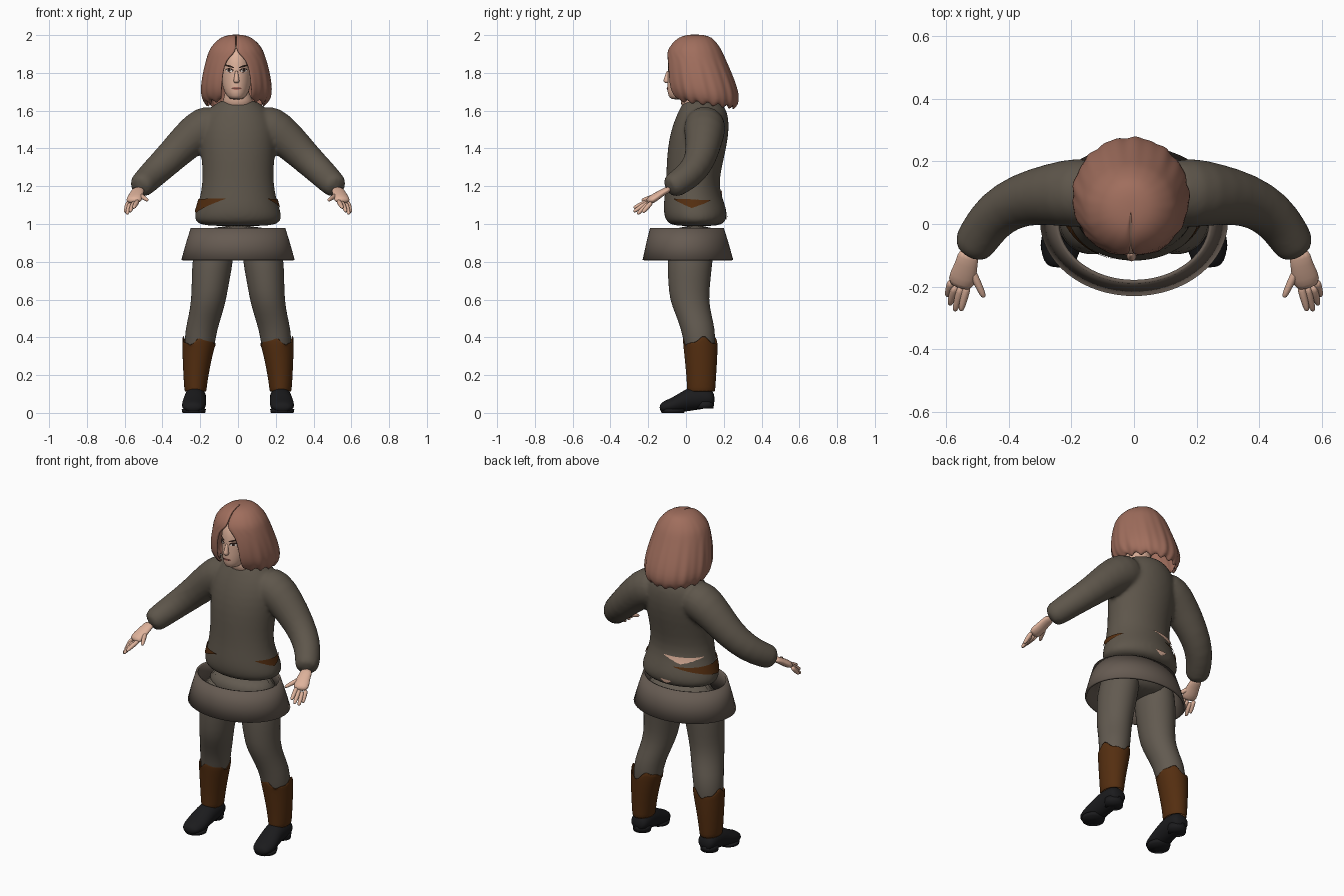
import bpy, bmesh, math
from mathutils import Vector, Quaternion

if "Cube" in bpy.data.objects:
    bpy.data.objects.remove(bpy.data.objects["Cube"])


def material(name, *rgb):
    """Flat material from 0-255 display values."""
    col = [((c / 255 + 0.055) / 1.055) ** 2.4 for c in rgb] + [1]
    m = bpy.data.materials.new(name)
    m.use_nodes = True
    m.diffuse_color = col
    m.node_tree.nodes["Principled BSDF"].inputs["Base Color"].default_value = col
    return m


WOOL = material("grey brown wool", 94, 86, 75)
SKIRT = material("skirt cloth", 102, 91, 82)
HOSE = material("leg cloth", 98, 90, 80)
LEATHER = material("brown leather", 84, 46, 16)
BLACK = material("black leather", 27, 27, 29)
SKIN = material("skin", 222, 178, 155)
HAIR = material("auburn hair", 160, 110, 93)
DARK = material("dark brown", 45, 30, 25)
WHITE = material("eye white", 225, 215, 208)
LIP = material("lips", 180, 115, 102)


def add_loft(bm, rings, n=24, cap=True, shape=None):
    """Skin rings of (centre, rx, ry, rotation); shape adjusts each point."""
    loops = []
    for i, (c, rx, ry, q) in enumerate(rings):
        loop = []
        for k in range(n):
            a = math.tau * k / n
            p = Vector(c) + q @ Vector((rx * math.cos(a), ry * math.sin(a), 0))
            loop.append(bm.verts.new(shape(i, a, p) if shape else p))
        loops.append(loop)
    for a, b in zip(loops, loops[1:]):
        for k in range(n):
            j = (k + 1) % n
            bm.faces.new((a[k], a[j], b[j], b[k]))
    if cap:
        bm.faces.new(loops[0][::-1])
        bm.faces.new(loops[-1])


def finish(name, bm, mat, sub=1, mirror=False, thick=0, normals=True):
    if normals:
        bmesh.ops.recalc_face_normals(bm, faces=bm.faces)
    for f in bm.faces:
        f.smooth = True
    me = bpy.data.meshes.new(name)
    bm.to_mesh(me)
    bm.free()
    me.materials.append(mat)
    ob = bpy.data.objects.new(name, me)
    bpy.context.collection.objects.link(ob)
    if mirror:
        ob.modifiers.new("Mirror", "MIRROR").use_mirror_merge = False
    if thick:
        m = ob.modifiers.new("Solidify", "SOLIDIFY")
        m.thickness = thick
    if sub:
        m = ob.modifiers.new("Subdivision", "SUBSURF")
        m.levels = m.render_levels = sub
    return ob


def level(*rows):
    """Horizontal rings from (x centre, half width, y front, y back, z)."""
    return [((x, (f + b) / 2, z), w, (b - f) / 2, Quaternion()) for x, w, f, b, z in rows]


def tube(*rows, flat=1.0):
    """Rings square to a path of (x, y, z, radius)."""
    pts = [Vector(r[:3]) for r in rows]
    out = []
    for i, p in enumerate(pts):
        t = pts[min(i + 1, len(pts) - 1)] - pts[max(i - 1, 0)]
        out.append((p, rows[i][3], rows[i][3] * flat, t.to_track_quat('Z', 'Y')))
    return out


def loft(name, rings, mat, n=24, cap=True, shape=None, **kw):
    bm = bmesh.new()
    add_loft(bm, rings, n, cap, shape)
    return finish(name, bm, mat, **kw)


# Tunic: body and both sleeves fused into one surface
bm = bmesh.new()
add_loft(bm, level((0, .20, -.08, .19, .985), (0, .235, -.11, .215, 1.02), (0, .23, -.12, .22, 1.06),
                   (0, .212, -.12, .205, 1.11), (0, .192, -.11, .175, 1.19), (0, .188, -.105, .185, 1.28),
                   (0, .20, -.10, .215, 1.40), (0, .205, -.08, .23, 1.50), (0, .18, -.05, .225, 1.58),
                   (0, .125, -.02, .20, 1.635), (0, .085, -.01, .14, 1.66)))
for s in (-1, 1):
    add_loft(bm, tube((s * .08, .10, 1.54, .10), (s * .18, .10, 1.515, .115), (s * .26, .095, 1.45, .10),
                      (s * .36, .08, 1.35, .085), (s * .44, .035, 1.275, .078),
                      (s * .49, -.03, 1.225, .07), (s * .53, -.10, 1.185, .067)))
tunic = finish("tunic", bm, WOOL)
m = tunic.modifiers.new("Fuse", "REMESH")
m.mode, m.voxel_size, m.use_smooth_shade = 'VOXEL', .011, True
m = tunic.modifiers.new("Relax", "SMOOTH")
m.factor, m.iterations = .5, 8


def tear(name, a0, a1, top, depth, peak, mat):
    """Tapered strip lying on the tunic, deepest at the peak fraction."""
    bm = bmesh.new()
    cols, rows, grid = 24, 4, []
    for i in range(cols + 1):
        t = i / cols
        a = math.radians(a0 + (a1 - a0) * t)
        d = depth * (t / peak if t < peak else (1 - t) / (1 - peak)) + .003
        grid.append([bm.verts.new((.25 * math.cos(a), .045 + .21 * math.sin(a), top - d * r / rows))
                     for r in range(rows + 1)])
    for a, b in zip(grid, grid[1:]):
        for r in range(rows):
            bm.faces.new((a[r], a[r + 1], b[r + 1], b[r]))
    ob = finish(name, bm, mat, sub=0)
    w = ob.modifiers.new("Wrap", "SHRINKWRAP")
    w.target, w.wrap_mode, w.offset = tunic, 'ABOVE_SURFACE', .006


tear("belt_right", 105, 252, 1.14, .075, .6, LEATHER)
tear("belt_left", -42, 32, 1.14, .045, .5, LEATHER)
tear("bare_back_upper", 85, 160, 1.19, .03, .4, SKIN)
tear("bare_back_lower", 84, 104, 1.04, .045, .5, SKIN)

# Skirt: open flared band
loft("skirt", level((0, .30, -.23, .25, .81), (0, .275, -.21, .225, .9), (0, .25, -.19, .20, .98)),
     SKIRT, n=64, cap=False, sub=0, thick=.012)

# Hips and legs
loft("hips", level((0, .13, -.04, .12, .83), (0, .205, -.09, .17, .88), (0, .21, -.09, .19, 1.0)), HOSE)
loft("leg", level((.115, .10, -.09, .16, .95), (.135, .11, -.10, .14, .80), (.145, .10, -.095, .13, .70),
                  (.155, .093, -.088, .12, .60), (.172, .088, -.055, .135, .52), (.195, .085, -.025, .155, .44),
                  (.203, .08, -.01, .155, .36), (.21, .07, .01, .15, .28)), HOSE, mirror=True)


# Boot shafts with a ragged upper edge
def ragged(i, a, p):
    if i == 4:
        p.z += .022 * math.sin(3 * a + 1) + .01 * math.sin(7 * a)
    return p


loft("boot_shaft", level((.225, .058, .005, .155, .11), (.225, .062, .005, .157, .16),
                         (.218, .075, -.005, .165, .27), (.208, .087, -.015, .168, .36),
                         (.207, .089, -.018, .168, .38)), LEATHER, n=32, cap=False, shape=ragged,
     mirror=True, thick=.008)

# Shoes: sections from toe to heel
upright = Quaternion((1, 0, 0), math.pi / 2)
loft("shoe", [((x, y, (lo + hi) / 2), w, (hi - lo) / 2, upright) for x, y, lo, hi, w in (
    (.236, -.14, .012, .045, .03), (.236, -.12, 0, .062, .054), (.234, -.07, -.003, .082, .066),
    (.23, -.02, .004, .115, .062), (.226, .03, .012, .14, .058), (.225, .09, .02, .14, .058),
    (.225, .13, .03, .13, .054), (.225, .152, .045, .10, .035))], BLACK, mirror=True)
loft("shoe_sole", level((.234, .06, -.13, -.01, 0), (.234, .064, -.135, .0, .02)), BLACK, sub=0, mirror=True)
loft("shoe_heel", level((.226, .05, .05, .145, .022), (.226, .054, .045, .15, .06)), BLACK, sub=0, mirror=True)

# Hands: flattened palm plus five digits
bm = bmesh.new()
add_loft(bm, tube((.525, -.08, 1.19, .036), (.535, -.13, 1.165, .036), (.545, -.165, 1.14, .046),
                  (.558, -.205, 1.115, .042), flat=.5), 12)
for base, tip in (((.522, -.14, 1.155), (.478, -.235, 1.125)), ((.53, -.19, 1.125), (.553, -.278, 1.085)),
                  ((.55, -.195, 1.118), (.572, -.278, 1.065)), ((.57, -.195, 1.112), (.588, -.258, 1.052)),
                  ((.582, -.18, 1.118), (.596, -.23, 1.06))):
    b, t = Vector(base), Vector(tip)
    add_loft(bm, tube((*b, .015), (*b.lerp(t, .5), .0135), (*b.lerp(t, .9), .011), (*t, .006)), 8)
finish("hand", bm, SKIN, mirror=True)

# Neck, head and nose
loft("neck", level((0, .08, -.025, .13, 1.60), (0, .083, -.03, .13, 1.662), (-.005, .06, -.03, .10, 1.69),
                   (-.008, .06, -.02, .11, 1.76)), SKIN)
FX = -.008
head = loft("head", level((FX, .028, -.075, -.01, 1.658), (FX, .052, -.095, .04, 1.675),
                          (FX, .074, -.101, .12, 1.72), (FX, .084, -.098, .16, 1.78), (FX, .088, -.098, .17, 1.85),
                          (FX, .08, -.082, .16, 1.91), (FX, .05, -.04, .11, 1.95)), SKIN)
loft("nose", level((FX, .008, -.102, -.085, 1.815), (FX, .012, -.115, -.085, 1.775),
                   (FX, .018, -.123, -.085, 1.757), (FX, .012, -.112, -.085, 1.745)), SKIN, n=12)


def face_plate(name, x, z, w, h, tilt, lift, mat):
    """Thin oval laid on the face."""
    bm = bmesh.new()
    bmesh.ops.create_circle(bm, cap_ends=True, cap_tris=True, segments=16, radius=1)
    for v in bm.verts:
        u = Vector((v.co.x * w, v.co.y * h))
        v.co = (x + u.x * math.cos(tilt) - u.y * math.sin(tilt), -.2,
                z + u.x * math.sin(tilt) + u.y * math.cos(tilt))
    ob = finish(name, bm, mat, sub=0)
    wr = ob.modifiers.new("Wrap", "SHRINKWRAP")
    wr.target, wr.wrap_method, wr.wrap_mode = head, 'PROJECT', 'ABOVE_SURFACE'
    wr.use_project_y, wr.offset = True, lift


for s, side in ((-1, "right"), (1, "left")):
    x = FX + s * .036
    face_plate(side + "_eye_lashes", x, 1.814, .021, .011, s * .1, .002, DARK)
    face_plate(side + "_eye_white", x, 1.811, .017, .007, s * .1, .004, WHITE)
    face_plate(side + "_iris", x, 1.812, .007, .007, 0, .006, DARK)
    face_plate(side + "_eyebrow", x, 1.835, .025, .005, s * .3, .003, DARK)
face_plate("mouth", FX, 1.718, .025, .008, 0, .003, LIP)
face_plate("mouth_line", FX, 1.719, .024, .0015, 0, .005, DARK)

# Hair: bob with strand ridges, open around the face
bm = bmesh.new()
cols, loops = 96, []
for w, f, b, z, gap in ((.012, .03, .06, 2.003, 0), (.06, -.02, .12, 1.998, 0), (.10, -.06, .15, 1.975, 0),
                        (.135, -.09, .18, 1.935, 0), (.148, -.102, .195, 1.905, 4), (.16, -.107, .21, 1.87, 20),
                        (.177, -.11, .24, 1.80, 25), (.186, -.107, .265, 1.74, 25), (.188, -.097, .28, 1.69, 26),
                        (.175, -.075, .275, 1.65, 28), (.155, -.05, .255, 1.632, 30)):
    loop, fall = [], (2.0 - z) / .37
    for k in range(cols + 1):
        a = math.radians(-90 + gap + (360 - 2 * gap) * k / cols)
        ridge = 1 + fall * (.014 * math.sin(13 * a + 2 * fall) + .012 * math.sin(22 * a))
        drop = -.02 * math.sin(a) * max(0, fall - .6) / .4
        if fall > .95:
            drop += .01 * math.sin(17 * a)
        if w < .11 or (gap == 0 and k in (0, cols)):
            drop -= .006 * math.exp(-(math.cos(a) / .12) ** 2) * (math.sin(a) < 0)
        loop.append(bm.verts.new((-.01 + w * ridge * math.cos(a),
                                  (f + b) / 2 + (b - f) / 2 * ridge * math.sin(a), z + drop)))
    loops.append(loop)
for a, b in zip(loops, loops[1:]):
    for k in range(cols):
        bm.faces.new((a[k], b[k], b[k + 1], a[k + 1]))
bm.faces.new(loops[0][:-1])
finish("hair", bm, HAIR, thick=.014, normals=False)
